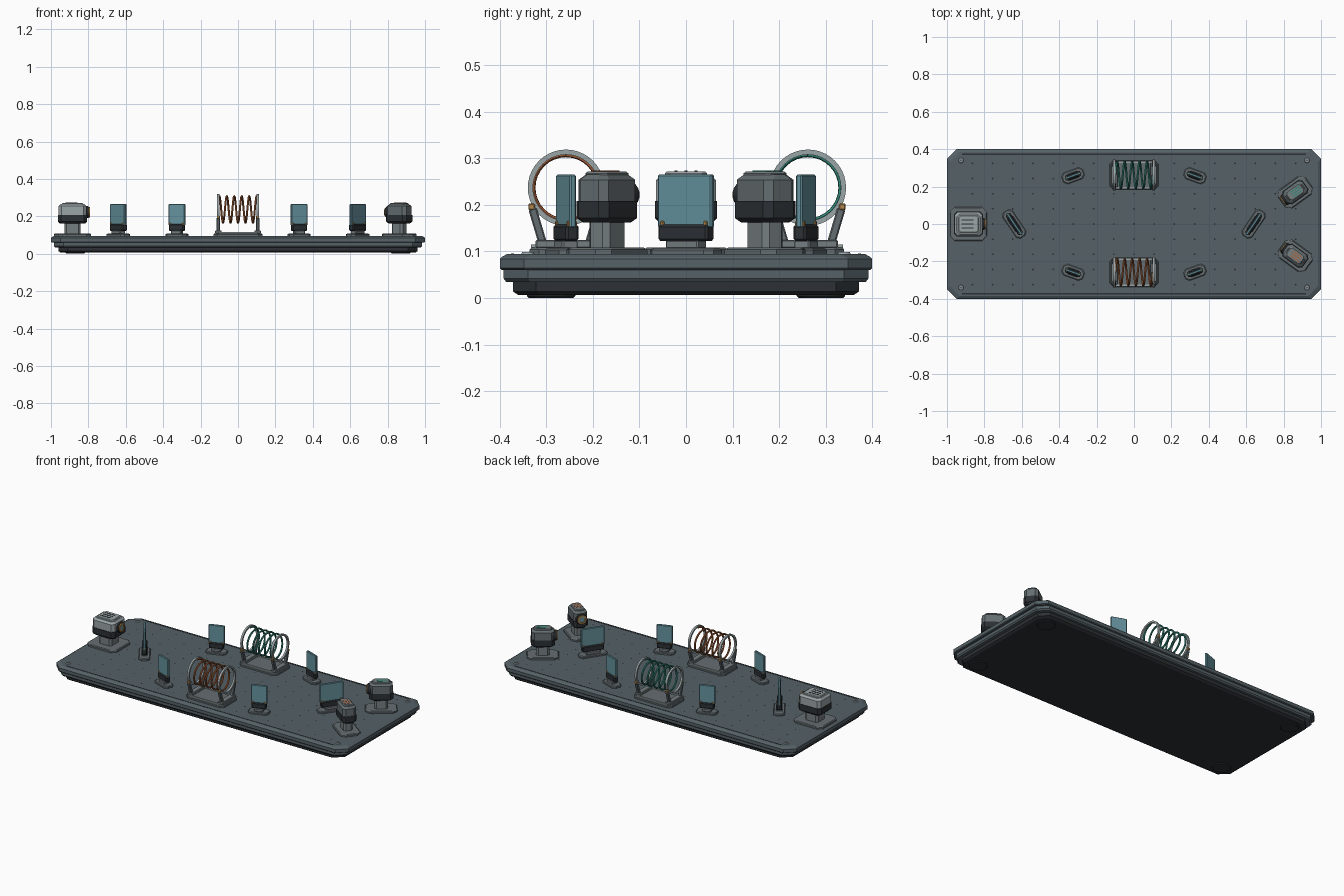
import bpy, bmesh, math
from mathutils import Matrix, Vector

if "Cube" in bpy.data.objects:
    bpy.data.objects.remove(bpy.data.objects["Cube"])


def material(name, rgb):
    m = bpy.data.materials.new(name)
    m.use_nodes = True
    m.diffuse_color = (*rgb, 1)
    m.node_tree.nodes["Principled BSDF"].inputs["Base Color"].default_value = (*rgb, 1)
    return m


SLATE = material("slate metal", (0.09, 0.12, 0.135))
HOUSING = material("housing grey", (0.13, 0.155, 0.165))
DARK = material("dark rubber", (0.025, 0.03, 0.035))
LIGHT = material("light metal", (0.33, 0.38, 0.39))
MID = material("mid metal", (0.18, 0.21, 0.22))
GLASS = material("teal glass", (0.13, 0.29, 0.34))
COPPER = material("copper", (0.42, 0.13, 0.045))
GREEN = material("green wire", (0.035, 0.27, 0.21))
BRASS = material("brass", (0.45, 0.24, 0.07))

TOP = 0.095  # height of the table surface


def place(x, y, angle=0):
    return Matrix.Translation((x, y, 0)) @ Matrix.Rotation(angle, 4, "Z")


def finish(name, bm, mat, matrix=Matrix(), smooth=False):
    bmesh.ops.recalc_face_normals(bm, faces=bm.faces)
    mesh = bpy.data.meshes.new(name)
    bm.to_mesh(mesh)
    bm.free()
    mesh.transform(matrix)
    mesh.materials.append(mat)
    ob = bpy.data.objects.new(name, mesh)
    bpy.context.collection.objects.link(ob)
    if smooth:
        bpy.ops.object.select_all(action="DESELECT")
        ob.select_set(True)
        bpy.context.view_layer.objects.active = ob
        bpy.ops.object.shade_smooth_by_angle(angle=math.radians(35))
    return ob


def slab(name, hx, hy, cut, levels, mat, matrix=Matrix()):
    """Cut-corner plate stacked from (height, inset) levels."""
    bm = bmesh.new()
    loops = []
    for z, inset in levels:
        a, b = hx - inset, hy - inset
        outline = [(a, b - cut), (a - cut, b), (cut - a, b), (-a, b - cut),
                   (-a, cut - b), (cut - a, -b), (a - cut, -b), (a, cut - b)]
        loops.append([bm.verts.new((x, y, z)) for x, y in outline])
    bm.faces.new(loops[0])
    bm.faces.new(loops[-1])
    for low, high in zip(loops, loops[1:]):
        for i in range(8):
            j = (i + 1) % 8
            bm.faces.new((low[i], low[j], high[j], high[i]))
    return finish(name, bm, mat, matrix)


def box(name, centre, size, mat, matrix=Matrix(), bevel=0.0):
    bm = bmesh.new()
    bmesh.ops.create_cube(bm, size=1)
    bmesh.ops.scale(bm, vec=size, verts=bm.verts)
    if bevel:
        bmesh.ops.bevel(bm, geom=bm.edges[:], offset=bevel, segments=1, affect="EDGES")
    return finish(name, bm, mat, matrix @ Matrix.Translation(centre))


def lathe(name, profile, mat, matrix=Matrix(), sides=32, closed=False):
    """Revolve (radius, distance) points about the local z axis."""
    bm = bmesh.new()
    rings = []
    for r, z in profile:
        rings.append([bm.verts.new((r * math.cos(t), r * math.sin(t), z))
                      for t in (math.tau * i / sides for i in range(sides))])
    pairs = list(zip(rings, rings[1:]))
    if closed:
        pairs.append((rings[-1], rings[0]))
    else:
        bm.faces.new(rings[0])
        bm.faces.new(rings[-1])
    for a, b in pairs:
        for i in range(sides):
            j = (i + 1) % sides
            bm.faces.new((a[i], a[j], b[j], b[i]))
    return finish(name, bm, mat, matrix, smooth=True)


def strut(name, a, b, width, depth, mat):
    a, b = Vector(a), Vector(b)
    turn = (b - a).to_track_quat("Z", "Y").to_matrix().to_4x4()
    box(name, (0, 0, 0), (width, depth, (b - a).length), mat,
        Matrix.Translation((a + b) / 2) @ turn, 0.003)


# Table: plinth, body, rim and top
slab("table_plinth", 0.96, 0.372, 0.05, [(0.006, 0.012), (0.014, 0), (0.036, 0)], DARK)
slab("table_body", 0.985, 0.392, 0.052, [(0.034, 0.006), (0.042, 0), (0.062, 0)], SLATE)
slab("table_top", 1.0, 0.4, 0.052,
     [(0.06, 0.004), (0.064, 0), (0.084, 0), (0.088, 0.004), (TOP, 0.016)], SLATE)
for sx in (-1, 1):
    for sy in (-1, 1):
        lathe("foot", [(0.048, 0), (0.052, 0.004), (0.052, 0.012)], DARK,
              place(sx * 0.87, sy * 0.29))
        lathe("corner_washer", [(0.014, TOP), (0.012, TOP + 0.004), (0.006, TOP + 0.004),
                                (0.006, TOP)], LIGHT, place(sx * 0.925, sy * 0.34), 16, True)
for sy in (-1, 1):
    box("edge_groove", (0, sy * 0.373, TOP), (1.84, 0.006, 0.002), DARK)

# Grid of threaded holes
bm = bmesh.new()
for i in range(-8, 9):
    for j in range(-4, 5):
        bmesh.ops.create_circle(bm, cap_ends=True, segments=8, radius=0.005,
                                matrix=Matrix.Translation((i * 0.108, j * 0.081, TOP + 0.001)))
finish("hole_grid", bm, DARK)


# Flat optic on a clamp, plate lying along the local x axis
def optic(name, x, y, angle, width, base):
    m = place(x, y, angle)
    slab(name + "_base", base / 2, 0.032, 0.016, [(TOP, 0), (0.103, 0), (0.107, 0.004)], HOUSING, m)
    box(name + "_pedestal", (0, 0, 0.115), (width * 0.6, 0.036, 0.018), MID, m, 0.003)
    box(name + "_clamp", (0, 0, 0.14), (width * 0.92, 0.03, 0.036), DARK, m, 0.005)
    box(name + "_glass", (0, 0, 0.208), (width, 0.014, 0.114), GLASS, m, 0.003)
    for side in (-1, 1):
        box(name + "_clip", (side * width * 0.4, 0, 0.158), (0.01, 0.022, 0.014), BRASS, m, 0.002)


for side in (-1, 1):
    optic("beam_splitter", side * 0.64, 0, side * math.radians(56), 0.14, 0.165)
    for end in (-1, 1):
        optic("mirror", side * 0.326, end * 0.258, -side * end * math.radians(20), 0.092, 0.12)


# Coil between two rings on splayed legs
def coil(name, cy, wire):
    cz = 0.237
    slab(name + "_base", 0.13, 0.078, 0.02, [(TOP, 0), (0.104, 0), (0.108, 0.004)], HOUSING,
         place(0, cy))
    for sx in (-1, 1):
        turn = Matrix.Translation((sx * 0.105, cy, cz)) @ Matrix.Rotation(math.pi / 2, 4, "Y")
        lathe(name + "_ring", [(0.071, -0.006), (0.082, -0.006), (0.082, 0.006), (0.071, 0.006)],
              LIGHT, turn, 40, True)
        box(name + "_cross_foot", (sx * 0.105, cy, 0.116), (0.034, 0.13, 0.018), MID, bevel=0.003)
        for sy in (-1, 1):
            strut(name + "_leg", (sx * 0.105, cy + sy * 0.05, 0.118),
                  (sx * 0.105, cy + sy * 0.072, 0.192), 0.018, 0.018, HOUSING)
            box(name + "_ring_clip", (sx * 0.105, cy + sy * 0.074, 0.196), (0.016, 0.014, 0.014),
                BRASS, bevel=0.002)
    for sy in (-1, 1):
        box(name + "_rail", (0, cy + sy * 0.07, 0.111), (0.21, 0.01, 0.008), LIGHT)
    curve = bpy.data.curves.new(name, "CURVE")
    curve.dimensions = "3D"
    curve.bevel_depth = 0.0055
    curve.bevel_resolution = 2
    spline = curve.splines.new("POLY")
    turns, steps = 5, 32
    count = turns * steps
    spline.points.add(count)
    for i, p in enumerate(spline.points):
        t = math.tau * i / steps
        p.co = (-0.1 + 0.2 * i / count, cy + 0.071 * math.sin(t), cz + 0.071 * math.cos(t), 1)
    helper = bpy.data.objects.new(name + "_path", curve)
    bpy.context.collection.objects.link(helper)
    graph = bpy.context.evaluated_depsgraph_get()
    mesh = bpy.data.meshes.new_from_object(helper.evaluated_get(graph))
    bpy.data.objects.remove(helper)
    bm = bmesh.new()
    bm.from_mesh(mesh)
    bpy.data.meshes.remove(mesh)
    finish(name + "_winding", bm, wire, smooth=True)


coil("front_coil", -0.258, COPPER)
coil("back_coil", 0.262, GREEN)


# Boxed instrument on a post, lens along local +x
def instrument(name, x, y, angle, length, width, plate, shell, lid, accent):
    m = place(x, y, angle)
    hl, hw = length / 2, width / 2
    slab(name + "_base", plate[0], plate[1], 0.025, [(TOP, 0), (0.104, 0), (0.108, 0.005)],
         HOUSING, m)
    slab(name + "_post", hl * 0.56, hw * 0.64, 0.012, [(0.106, 0), (0.175, 0)], MID, m)
    slab(name + "_lower_shell", hl, hw, 0.016, [(0.162, 0.01), (0.172, 0), (0.208, 0)], DARK, m)
    slab(name + "_upper_shell", hl - 0.003, hw - 0.003, 0.016,
         [(0.205, 0), (0.254, 0), (0.265, 0.011)], shell, m)
    slab(name + "_lid", hl * 0.72, hw * 0.68, 0.01, [(0.262, 0), (0.268, 0), (0.272, 0.004)],
         lid, m)
    for i in (-1, 0, 1):
        box(name + "_vent", (-0.006, i * hw * 0.32, 0.272), (length * 0.42, 0.006, 0.003),
            accent, m)
    turn = m @ Matrix.Translation((hl, 0, 0.222)) @ Matrix.Rotation(math.pi / 2, 4, "Y")
    lathe(name + "_lens_barrel", [(0.032, -0.012), (0.032, 0.006), (0.029, 0.009)], DARK, turn, 24)
    lathe(name + "_lens_ring", [(0.018, 0.007), (0.027, 0.007), (0.027, 0.015), (0.018, 0.015)],
          BRASS, turn, 24, True)
    lathe(name + "_lens", [(0.019, 0.006), (0.019, 0.011)], GLASS, turn, 24)


instrument("light_source", -0.885, 0, 0, 0.155, 0.134, (0.1, 0.09), LIGHT, LIGHT, DARK)
for side, accent in ((1, GREEN), (-1, COPPER)):
    instrument("detector", 0.862, side * 0.17, math.pi + side * math.radians(36),
               0.135, 0.086, (0.09, 0.06), HOUSING, MID, accent)
